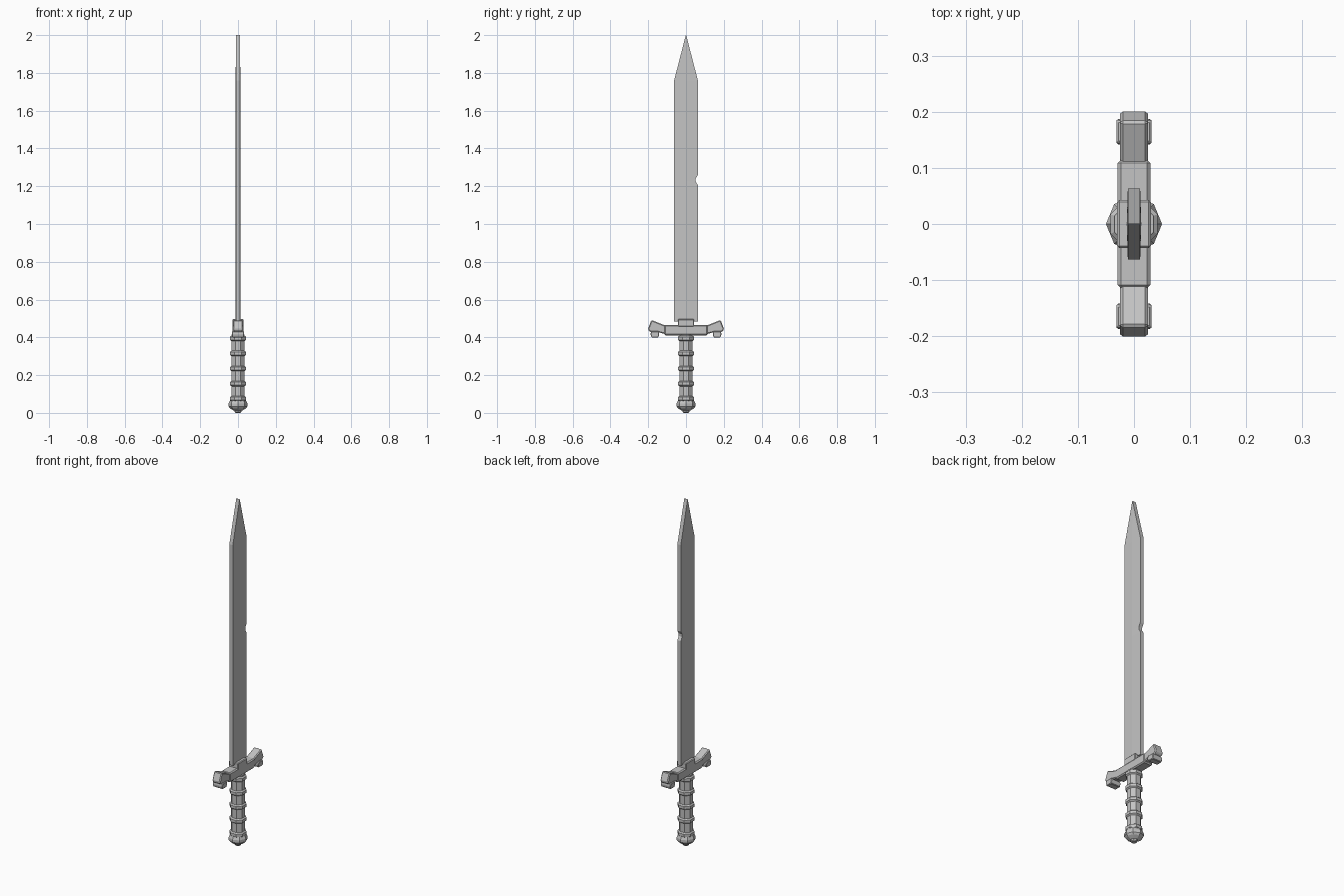
import bpy, bmesh, math

if "Cube" in bpy.data.objects:
    bpy.data.objects.remove(bpy.data.objects["Cube"])

steel = bpy.data.materials.new("grey_steel")
steel.diffuse_color = (0.55, 0.55, 0.55, 1)
steel.use_nodes = True
steel.node_tree.nodes["Principled BSDF"].inputs["Base Color"].default_value = steel.diffuse_color


def finish(name, bm, bevel=0):
    bmesh.ops.recalc_face_normals(bm, faces=bm.faces)
    me = bpy.data.meshes.new(name)
    bm.to_mesh(me)
    bm.free()
    me.materials.append(steel)
    ob = bpy.data.objects.new(name, me)
    bpy.context.collection.objects.link(ob)
    if bevel:
        mod = ob.modifiers.new("bevel", 'BEVEL')
        mod.width, mod.segments = bevel, 1
    return ob


def loft(name, sections, bevel=0):
    """Skin a list of equal-length point loops and cap both ends."""
    bm = bmesh.new()
    rows = [[bm.verts.new(p) for p in s] for s in sections]
    n = len(rows[0])
    for a, b in zip(rows, rows[1:]):
        for i in range(n):
            j = (i + 1) % n
            bm.faces.new((a[i], a[j], b[j], b[i]))
    bm.faces.new(rows[0])
    bm.faces.new(rows[-1])
    return finish(name, bm, bevel)


def prism(name, yz, half, bevel=0):
    return loft(name, [[(x, y, z) for y, z in yz] for x in (-half, half)], bevel)


def box(name, y0, y1, z0, z1, half, bevel=0):
    return prism(name, [(y0, z0), (y1, z0), (y1, z1), (y0, z1)], half, bevel)


def lathe(name, profile, turn=0.0, sides=8):
    return loft(name, [[(r * math.cos(turn + i * math.tau / sides),
                         r * math.sin(turn + i * math.tau / sides), z)
                        for i in range(sides)] for r, z in profile])


# blade: blunt edges, shallow central ridge, one nick in the rear edge
rows = [  # z, front y, rear y, edge half thickness, ridge half thickness
    (0.485, -0.063, 0.063, 0.011, 0.013),
    (1.205, -0.063, 0.063, 0.011, 0.013),
    (1.225, -0.063, 0.051, 0.011, 0.013),
    (1.24, -0.063, 0.051, 0.011, 0.013),
    (1.26, -0.063, 0.063, 0.011, 0.013),
    (1.76, -0.063, 0.063, 0.011, 0.0125),
    (2.0, -0.001, 0.001, 0.0105, 0.0105),
]
loft("blade", [[(e, f, z), (r, 0, z), (e, b, z), (-e, b, z), (-r, 0, z), (-e, f, z)]
               for z, f, b, e, r in rows])

# collar and tang under the blade
box("blade_collar", -0.043, 0.043, 0.455, 0.496, 0.03, 0.004)

# crossguard bar with flared ends and small feet
box("guard_bar", -0.115, 0.115, 0.411, 0.466, 0.029, 0.006)
for side, s in (("front", -1), ("rear", 1)):
    wing = [(0.105, 0.416), (0.105, 0.461), (0.183, 0.492),
            (0.202, 0.443), (0.19, 0.428), (0.15, 0.428)]
    prism(side + "_guard_end", [(s * y, z) for y, z in wing], 0.025, 0.005)
    foot = [(0.141, 0.417), (0.146, 0.4), (0.183, 0.4),
            (0.188, 0.417), (0.184, 0.432), (0.145, 0.432)]
    prism(side + "_guard_foot", [(s * y, z) for y, z in foot], 0.031, 0.003)

# octagonal grip with raised bands
flat = math.pi / 8
k = 1 / math.cos(flat)
lathe("grip", [(0.035 * k, 0.06), (0.035 * k, 0.415)], flat)
for i in range(5):
    z = 0.075 + 0.08 * i
    lathe("grip_band_%d" % (i + 1),
          [(0.035 * k, z - 0.014), (0.042 * k, z - 0.008),
           (0.042 * k, z + 0.008), (0.035 * k, z + 0.014)], flat)

# faceted pommel with a small button
lathe("pommel", [(0.022, 0.012), (0.042, 0.024), (0.05, 0.034),
                 (0.05, 0.05), (0.04, 0.072)])
lathe("pommel_button", [(0.012, 0.0), (0.017, 0.004), (0.02, 0.016)])
